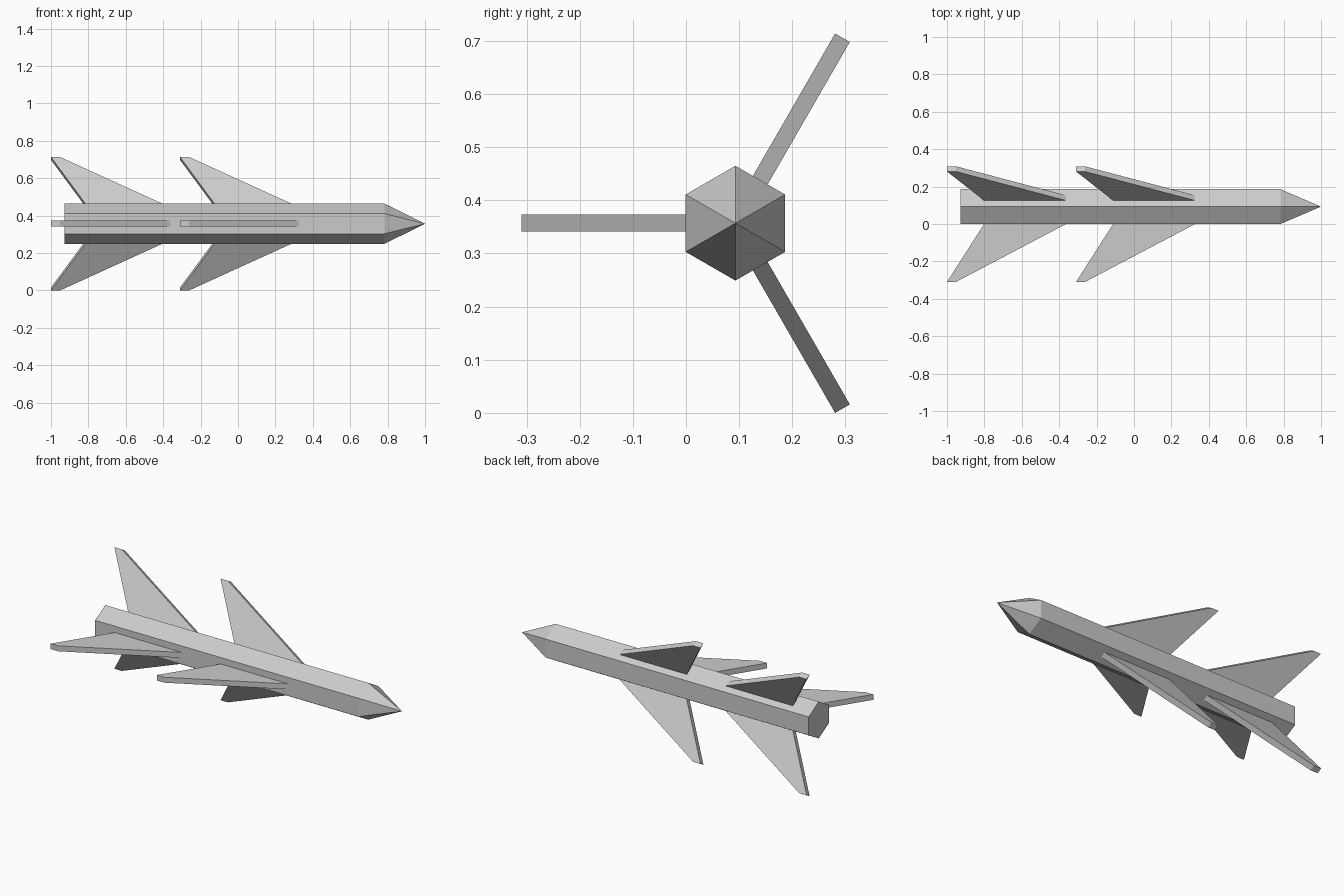
import bpy
from math import pi, sin, cos
from mathutils import Vector

if "Cube" in bpy.data.objects:
    bpy.data.objects.remove(bpy.data.objects["Cube"])

CY, CZ = 0.093, 0.357      # long axis of the body
R = 0.108                  # hexagon corner radius
FLAT = R * cos(pi / 6)     # distance from axis to flat side


def add_mesh(name, verts, faces):
    mesh = bpy.data.meshes.new(name)
    mesh.from_pydata(verts, [], faces)
    mesh.update()
    obj = bpy.data.objects.new(name, mesh)
    bpy.context.collection.objects.link(obj)
    return obj


# Hexagonal body with a pointed nose
def ring(x):
    return [(x, CY + R * cos(pi / 6 + i * pi / 3), CZ + R * sin(pi / 6 + i * pi / 3))
            for i in range(6)]


verts = ring(-0.928) + ring(0.782) + [(1.0, CY, CZ)]
faces = [(5, 4, 3, 2, 1, 0)]
for i in range(6):
    j = (i + 1) % 6
    faces += [(i, j, j + 6, i + 6), (i + 6, j + 6, 12)]
add_mesh("body", verts, faces)


# Swept fin: flat slab reaching out from a flat side of the body
def fin(name, dx, angle, thickness=0.032):
    out = Vector((0, cos(angle), sin(angle)))
    side = Vector((0, -sin(angle), cos(angle))) * thickness / 2
    axis = Vector((0, CY, CZ))
    outline = [(-0.802, FLAT), (-0.364, FLAT), (-0.952, 0.403), (-1.0, 0.403)]
    pts = [axis + Vector((x + dx, 0, 0)) + out * r for x, r in outline]
    verts = [p - side for p in pts] + [p + side for p in pts]
    faces = [(3, 2, 1, 0), (4, 5, 6, 7)]
    faces += [(i, (i + 1) % 4, (i + 1) % 4 + 4, i + 4) for i in range(4)]
    add_mesh(name, verts, faces)


# Two sets of three fins
for set_name, dx in (("tail_fin", 0.0), ("middle_fin", 0.69)):
    for label, angle in (("upper", pi / 3), ("side", pi), ("lower", -pi / 3)):
        fin(f"{set_name}_{label}", dx, angle)
